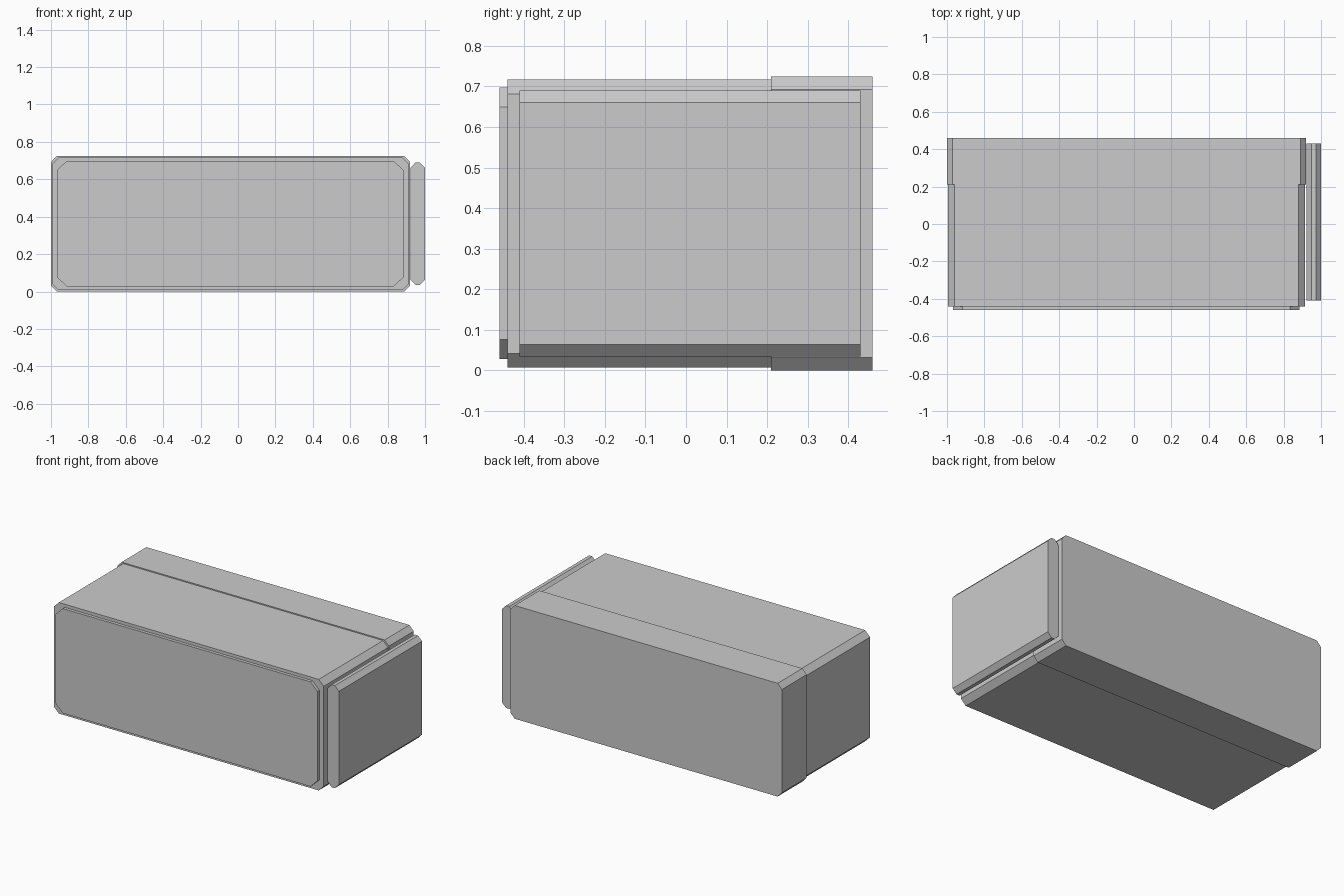
import bpy, bmesh

if "Cube" in bpy.data.objects:
    bpy.data.objects.remove(bpy.data.objects["Cube"])


def chamfered_block(name, x0, x1, y0, y1, z0, z1, cx, cz):
    """Octagonal prism along y: a rectangle in xz with cut corners."""
    profile = [(x0 + cx, z0), (x1 - cx, z0), (x1, z0 + cz), (x1, z1 - cz),
               (x1 - cx, z1), (x0 + cx, z1), (x0, z1 - cz), (x0, z0 + cz)]
    bm = bmesh.new()
    face = bm.faces.new([bm.verts.new((x, y0, z)) for x, z in profile])
    ext = bmesh.ops.extrude_face_region(bm, geom=[face], use_keep_orig=True)
    verts = [v for v in ext["geom"] if isinstance(v, bmesh.types.BMVert)]
    bmesh.ops.translate(bm, verts=verts, vec=(0, y1 - y0, 0))
    bmesh.ops.recalc_face_normals(bm, faces=bm.faces)
    mesh = bpy.data.meshes.new(name)
    bm.to_mesh(mesh)
    bm.free()
    obj = bpy.data.objects.new(name, mesh)
    bpy.context.collection.objects.link(obj)
    return obj


# Slightly larger rear section of the case
chamfered_block("rear_section", -1.0, 0.92, 0.21, 0.46, 0.0, 0.724, 0.03, 0.032)
# Main body
chamfered_block("main_body", -0.994, 0.914, -0.44, 0.21, 0.007, 0.717, 0.035, 0.035)
# Thin raised front panel
chamfered_block("front_panel", -0.967, 0.884, -0.46, -0.44, 0.028, 0.697, 0.05, 0.048)
# Side slab with bevelled top and bottom
chamfered_block("side_slab", 0.921, 1.0, -0.41, 0.43, 0.035, 0.69, 0.028, 0.029)
